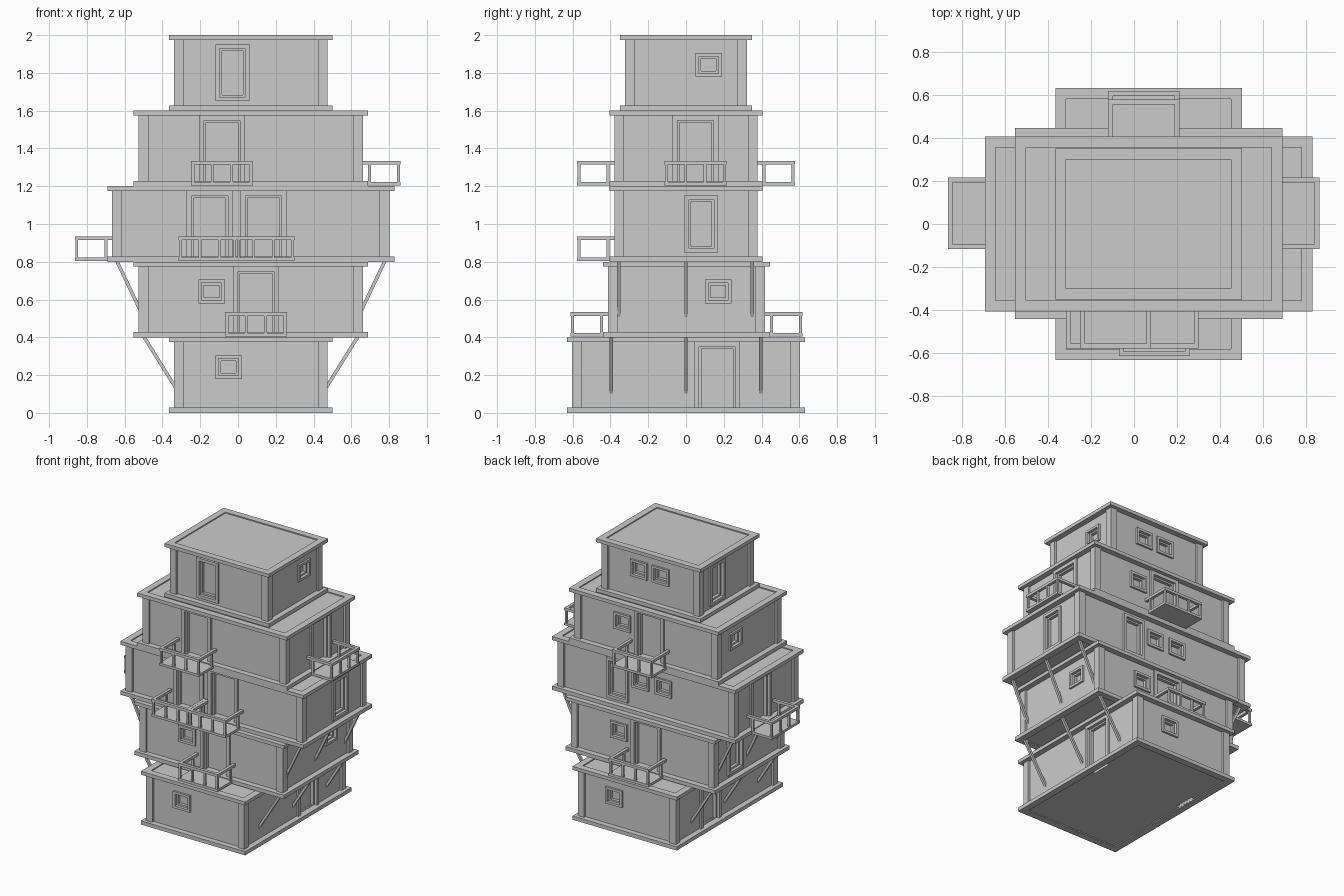
import bpy, bmesh
from mathutils import Matrix, Vector

if "Cube" in bpy.data.objects:
    bpy.data.objects.remove(bpy.data.objects["Cube"])

CX = 0.068      # the tower axis is slightly off centre
H = 0.4         # storey height
# slab half width in x, slab y min, slab y max
STOREYS = [(0.4325, -0.63, 0.63), (0.62, -0.44, 0.445), (0.76, -0.405, 0.405),
           (0.62, -0.405, 0.405), (0.4325, -0.35, 0.35)]
# openings: storey, side, kind, position along the face (world x or y)
OPENINGS = [
    (0, 'front', 'window', -0.05), (1, 'front', 'window', -0.14), (1, 'front', 'balcony', 0.095),
    (2, 'front', 'balcony', -0.15), (2, 'front', 'balcony', 0.135), (3, 'front', 'balcony', -0.085),
    (4, 'front', 'tall', -0.03),
    (0, 'right', 'door', 0.165), (1, 'right', 'window', 0.17), (2, 'right', 'tall', 0.08),
    (3, 'right', 'balcony', 0.05), (4, 'right', 'window', 0.12),
    (0, 'left', 'door', 0.18), (1, 'left', 'tall', 0.15), (2, 'left', 'balcony', 0.05),
    (3, 'left', 'window', 0.15), (4, 'left', 'tall', 0.1),
    (0, 'back', 'window', 0.18), (1, 'back', 'window', 0.27), (1, 'back', 'balcony', 0.045),
    (2, 'back', 'tall', 0.31), (2, 'back', 'window', 0.12), (2, 'back', 'window', -0.07),
    (3, 'back', 'window', 0.27), (3, 'back', 'balcony', 0.045),
    (4, 'back', 'window', 0.17), (4, 'back', 'window', -0.01)]


def box(bm, lo, hi):
    a = [min(p, q) for p, q in zip(lo, hi)]
    b = [max(p, q) for p, q in zip(lo, hi)]
    m = Matrix.Translation([(p + q) / 2 for p, q in zip(a, b)])
    m = m @ Matrix.Diagonal([q - p for p, q in zip(a, b)] + [1])
    bmesh.ops.create_cube(bm, size=1, matrix=m)


def finish(bm, name):
    bmesh.ops.recalc_face_normals(bm, faces=bm.faces[:])
    me = bpy.data.meshes.new(name)
    bm.to_mesh(me)
    bm.free()
    ob = bpy.data.objects.new(name, me)
    bpy.context.collection.objects.link(ob)
    return ob


def cut(ob, cutter):
    mod = ob.modifiers.new('cut', 'BOOLEAN')
    mod.operation = 'DIFFERENCE'
    mod.solver = 'EXACT'
    mod.object = cutter
    bpy.context.view_layer.objects.active = ob
    bpy.ops.object.modifier_apply(modifier=mod.name)


def face_box(bm, i, side, u0, u1, v0, v1, z0, z1):
    """Box on a facade: u along it, v outward from the slab edge, z above the storey floor."""
    hx, ya, yb = STOREYS[i]
    edge, s = {'front': (ya, -1), 'back': (yb, 1), 'left': (CX - hx, -1), 'right': (CX + hx, 1)}[side]
    z = H * i
    if side in ('front', 'back'):
        box(bm, (u0, edge + s * v0, z + z0), (u1, edge + s * v1, z + z1))
    else:
        box(bm, (edge + s * v0, u0, z + z0), (edge + s * v1, u1, z + z1))


WALL = 0.042    # wall face sits this far inside the slab edge
SIZES = {'window': (0.07, 0.18, 0.305, 0.018), 'tall': (0.09, 0.05, 0.35, 0.022),
         'door': (0.122, 0.022, 0.375, 0.026), 'balcony': (0.122, 0.022, 0.375, 0.026)}


def ring(bm, i, side, u, hw, a, b, t, v0, v1, sill=True):
    face_box(bm, i, side, u - hw, u - hw + t, v0, v1, a, b)
    face_box(bm, i, side, u + hw - t, u + hw, v0, v1, a, b)
    face_box(bm, i, side, u - hw + t, u + hw - t, v0, v1, b - t, b)
    if sill:
        face_box(bm, i, side, u - hw + t, u + hw - t, v0, v1, a, a + t)


def frame(i, side, kind, u):
    hw, a, b, t = SIZES[kind]
    sill = kind in ('window', 'tall')
    bm = bmesh.new()
    # outer casing, then a thinner inner casing set back in the recess
    ring(bm, i, side, u, hw, a, b, t, -WALL - 0.03, -WALL + 0.014, sill)
    ring(bm, i, side, u, hw - t, a + (t if sill else 0), b - t, 0.012, -WALL - 0.03, -WALL - 0.008, sill)
    finish(bm, f'{side}_{"door" if kind == "balcony" else kind}_frame_{i + 1}')


def balcony(i, side, u):
    bm = bmesh.new()
    w, out = 0.165, 0.172
    face_box(bm, i, side, u - w, u + w, -0.04, out, 0.004, 0.022)
    # handrail on three sides
    face_box(bm, i, side, u - w, u + w, out - 0.022, out, 0.114, 0.134)
    for s in (-1, 1):
        face_box(bm, i, side, u + s * w, u + s * (w - 0.022), -0.04, out - 0.022, 0.114, 0.134)
        face_box(bm, i, side, u + s * (w - 0.003), u + s * (w - 0.018), 0.0, 0.015, 0.022, 0.114)
    for k in range(4):
        p = u + (w - 0.011) * (2 * k / 3 - 1)
        face_box(bm, i, side, p - 0.0075, p + 0.0075, out - 0.018, out - 0.003, 0.022, 0.114)
    finish(bm, f'{side}_balcony_{i + 1}')


def slab(bm, hx, ya, yb, z0, z1, up):
    """Rim frame with a recessed panel on its outward side."""
    xa, xb, r = CX - hx, CX + hx, 0.05
    box(bm, (xa, ya, z0), (xb, ya + r, z1))
    box(bm, (xa, yb - r, z0), (xb, yb, z1))
    box(bm, (xa, ya + r, z0), (xa + r, yb - r, z1))
    box(bm, (xb - r, ya + r, z0), (xb, yb - r, z1))
    lo, hi = (z0, z1 - 0.008) if up else (z0 + 0.008, z1)
    box(bm, (xa + r, ya + r, lo), (xb - r, yb - r, hi))


for i, (hx, ya, yb) in enumerate(STOREYS):
    z = H * i
    mine = [o for o in OPENINGS if o[0] == i]
    # floor and roof slabs
    bm = bmesh.new()
    slab(bm, hx, ya, yb, z, z + 0.028, False)
    floor = finish(bm, f'floor_slab_{i + 1}')
    bm = bmesh.new()
    slab(bm, hx, ya, yb, z + H - 0.026, z + H, True)
    finish(bm, f'roof_slab_{i + 1}')
    # walls with recessed openings
    bm = bmesh.new()
    box(bm, (CX - hx + WALL, ya + WALL, z + 0.024), (CX + hx - WALL, yb - WALL, z + H - 0.02))
    walls = finish(bm, f'walls_{i + 1}')
    bm = bmesh.new()
    for _, side, kind, u in mine:
        hw, a, b, t = SIZES[kind]
        low = a + 0.004 if kind in ('window', 'tall') else 0.01
        face_box(bm, i, side, u - hw + 0.004, u + hw - 0.004, -WALL - 0.035, 0, low, b - 0.004)
    cutter = finish(bm, 'opening_cutter')
    cutter.hide_render = True
    cut(walls, cutter)
    bpy.data.objects.remove(cutter)
    # ground floor thresholds are open through the floor
    if i == 0:
        bm = bmesh.new()
        for _, side, kind, u in mine:
            if kind == 'door':
                face_box(bm, i, side, u - 0.08, u + 0.08, -0.076, -0.051, -0.1, 0.1)
        cutter = finish(bm, 'threshold_cutter')
        cutter.hide_render = True
        cut(floor, cutter)
        bpy.data.objects.remove(cutter)
    # corner posts
    bm = bmesh.new()
    for sx in (-1, 1):
        for y, s in ((ya, 1), (yb, -1)):
            x = CX + sx * (hx - 0.026)
            box(bm, (x, y + s * 0.026, z + 0.02), (x - sx * 0.052, y + s * 0.078, z + H - 0.02))
    finish(bm, f'corner_posts_{i + 1}')
    # doors, windows and balconies
    for _, side, kind, u in mine:
        frame(i, side, kind, u)
        if kind == 'balcony':
            balcony(i, side, u)

# slanted struts under the overhanging storeys
for i, ys in ((0, (-0.395, 0, 0.395)), (1, (-0.355, 0, 0.35))):
    hx, run = STOREYS[i][0], 0.17
    bm = bmesh.new()
    for s in (-1, 1):
        for y in ys:
            a = Vector((CX + s * (hx - 0.055), y, H * i + 0.10))
            b = Vector((CX + s * (hx + (0.135 if i == 0 else 0.09)), y, H * i + 0.405))
            d = b - a
            m = Matrix.Translation((a + b) / 2) @ d.to_track_quat('Z', 'Y').to_matrix().to_4x4()
            bmesh.ops.create_cube(bm, size=1, matrix=m @ Matrix.Diagonal((0.018, 0.018, d.length, 1)))
    finish(bm, f'struts_{i + 1}')
